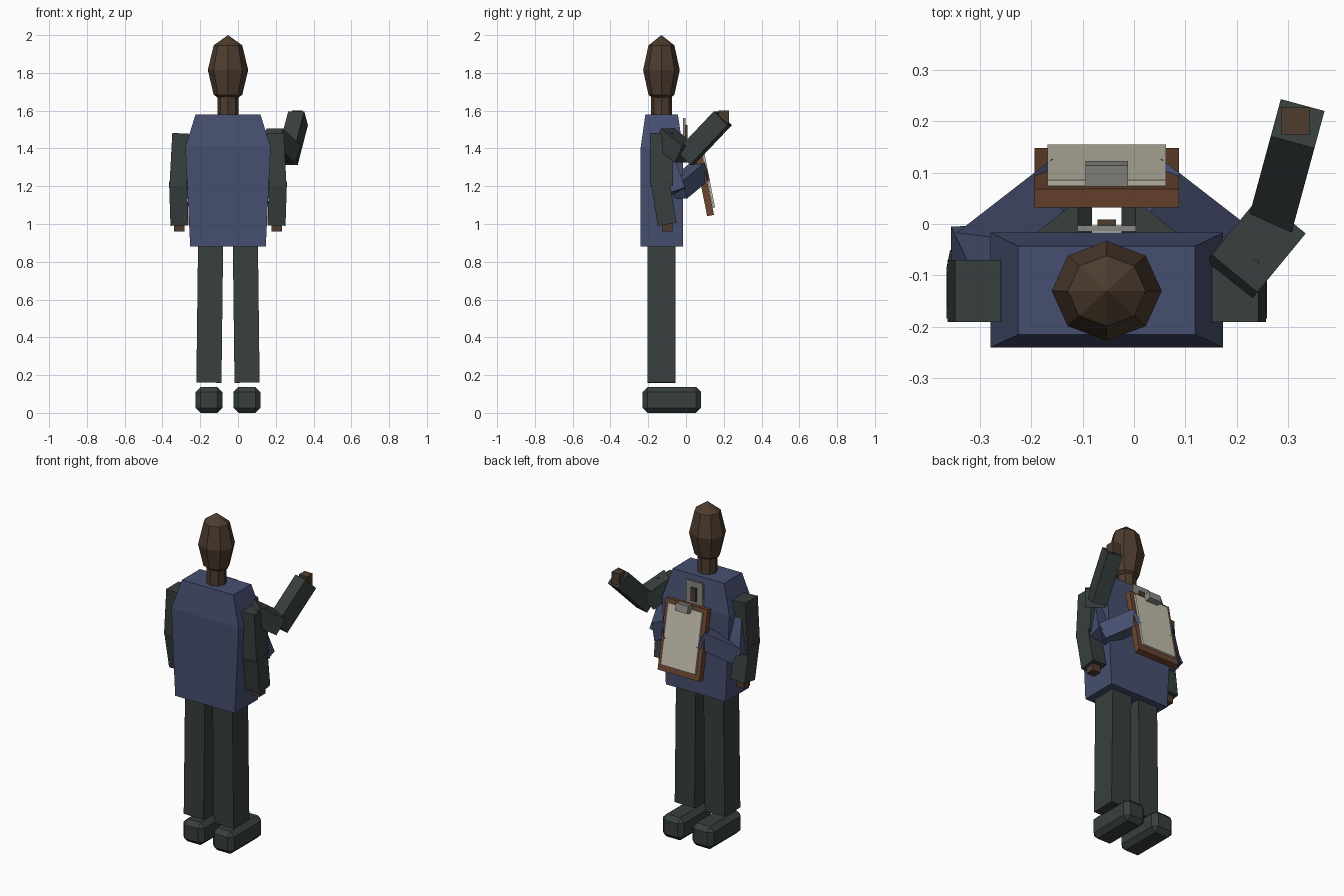
import bpy, bmesh
from mathutils import Vector, Matrix

if "Cube" in bpy.data.objects:
    bpy.data.objects.remove(bpy.data.objects["Cube"])

CX = -0.053  # body centre line


def material(name, color):
    m = bpy.data.materials.new(name)
    m.diffuse_color = (*color, 1)
    m.use_nodes = True
    m.node_tree.nodes["Principled BSDF"].inputs["Base Color"].default_value = m.diffuse_color
    return m


SKIN = material("skin", (0.075, 0.045, 0.028))
BLUE = material("blue_cloth", (0.062, 0.078, 0.16))
DARK = material("dark_cloth", (0.038, 0.05, 0.048))
WOOD = material("wood", (0.15, 0.06, 0.03))
PAPER = material("paper", (0.55, 0.52, 0.42))
GREY = material("metal", (0.25, 0.25, 0.23))


def finish(name, bm, mat):
    bmesh.ops.recalc_face_normals(bm, faces=bm.faces)
    me = bpy.data.meshes.new(name)
    bm.to_mesh(me)
    bm.free()
    ob = bpy.data.objects.new(name, me)
    me.materials.append(mat)
    bpy.context.collection.objects.link(ob)
    return ob


def box(name, loc, size, mat, bevel=0):
    bm = bmesh.new()
    bmesh.ops.create_cube(bm, size=1, matrix=Matrix.Translation(loc) @ Matrix.Diagonal((*size, 1)))
    if bevel:
        bmesh.ops.bevel(bm, geom=bm.edges[:], offset=bevel, segments=1, affect='EDGES')
    return finish(name, bm, mat)


def limb(name, p, q, w, d, mat):
    """Box running from p to q, w wide sideways and d deep."""
    p, q = Vector(p), Vector(q)
    z = (q - p).normalized()
    if Vector((z.x, z.y)).length > 0.5:
        x = z.cross(Vector((0, 0, 1))).normalized()
    else:
        x = (Vector((1, 0, 0)) - z * z.x).normalized()
    y = z.cross(x)
    rot = Matrix((x, y, z)).transposed().to_4x4()
    bm = bmesh.new()
    bmesh.ops.create_cube(bm, size=1, matrix=Matrix.Translation((p + q) / 2) @ rot
                          @ Matrix.Diagonal((w, d, (q - p).length, 1)))
    return finish(name, bm, mat)


# head and neck
bm = bmesh.new()
bmesh.ops.create_uvsphere(bm, u_segments=8, v_segments=4, radius=1,
                          matrix=Matrix.Translation((CX, -0.13, 1.815)) @ Matrix.Diagonal((0.107, 0.097, 0.185, 1)))
finish("head", bm, SKIN)
bm = bmesh.new()
bmesh.ops.create_cone(bm, cap_ends=True, segments=8, radius1=0.056, radius2=0.056, depth=0.14,
                      matrix=Matrix.Translation((CX, -0.13, 1.63)))
finish("neck", bm, SKIN)

# torso: stacked rectangles (z, half width, back y, chest y)
bm = bmesh.new()
rings = []
for z, hw, y0, y1 in ((0.88, 0.2, -0.24, -0.017), (1.405, 0.226, -0.24, -0.017), (1.58, 0.172, -0.215, -0.043)):
    rings.append([bm.verts.new((CX + sx * hw, y, z)) for sx, y in ((-1, y0), (1, y0), (1, y1), (-1, y1))])
for a, b in zip(rings, rings[1:]):
    for i in range(4):
        j = (i + 1) % 4
        bm.faces.new((a[i], a[j], b[j], b[i]))
bm.faces.new(rings[0])
bm.faces.new(rings[-1])
finish("torso", bm, BLUE)

# mirrored legs, shoes, hanging arms and holding arms
for side, s in (("left", -1), ("right", 1)):
    def at(x, y, z):
        return (CX + s * x, y, z)
    limb(side + "_leg", at(0.092, -0.13, 0.9), at(0.101, -0.13, 0.16), 0.133, 0.15, DARK)
    box(side + "_shoe", at(0.1, -0.075, 0.0685), (0.143, 0.31, 0.137), DARK, 0.027)
    limb(side + "_upper_sleeve", at(0.25, -0.13, 1.48), at(0.265, -0.13, 1.2), 0.09, 0.12, DARK)
    limb(side + "_lower_sleeve", at(0.264, -0.135, 1.215), at(0.257, -0.1, 1.0), 0.095, 0.1, DARK)
    box(side + "_hand", at(0.259, -0.1, 0.995), (0.055, 0.055, 0.07), SKIN)
    limb(side + "_holding_upper_arm", at(0.21, -0.14, 1.43), at(0.253, -0.05, 1.17), 0.1, 0.1, BLUE)
    limb(side + "_holding_forearm", at(0.25, -0.045, 1.18), at(0.095, 0.075, 1.28), 0.095, 0.1, BLUE)
    box(side + "_holding_hand", at(0.085, 0.078, 1.28), (0.055, 0.03, 0.055), SKIN)

# raised arm
limb("raised_upper_arm", (0.178, -0.117, 1.46), (0.272, -0.003, 1.37), 0.115, 0.105, DARK)
limb("raised_forearm", (0.264, -0.004, 1.35), (0.318, 0.195, 1.56), 0.088, 0.105, DARK)
box("raised_hand", (0.314, 0.2, 1.567), (0.055, 0.055, 0.07), SKIN)

# clipboard, leaning back towards the chest
LOW, HIGH = Vector((CX, 0.13, 1.045)), Vector((CX, 0.05, 1.45))
OUT = (HIGH - LOW).normalized().cross(Vector((-1, 0, 0)))
if OUT.y < 0:
    OUT = -OUT


def on_board(name, t0, t1, off, w, d, mat):
    limb(name, LOW.lerp(HIGH, t0) + OUT * off, LOW.lerp(HIGH, t1) + OUT * off, w, d, mat)


on_board("clipboard", 0, 1, 0, 0.28, 0.037, WOOD)
on_board("paper_sheet", 0.09, 0.95, 0.026, 0.231, 0.012, PAPER)
on_board("board_clip", 0.9, 1.01, 0.045, 0.083, 0.042, GREY)

# chest badge with picture panel
box("badge", (CX, -0.009, 1.485), (0.113, 0.012, 0.15), GREY)
box("badge_picture", (CX, 0.003, 1.485), (0.036, 0.012, 0.08), SKIN)
